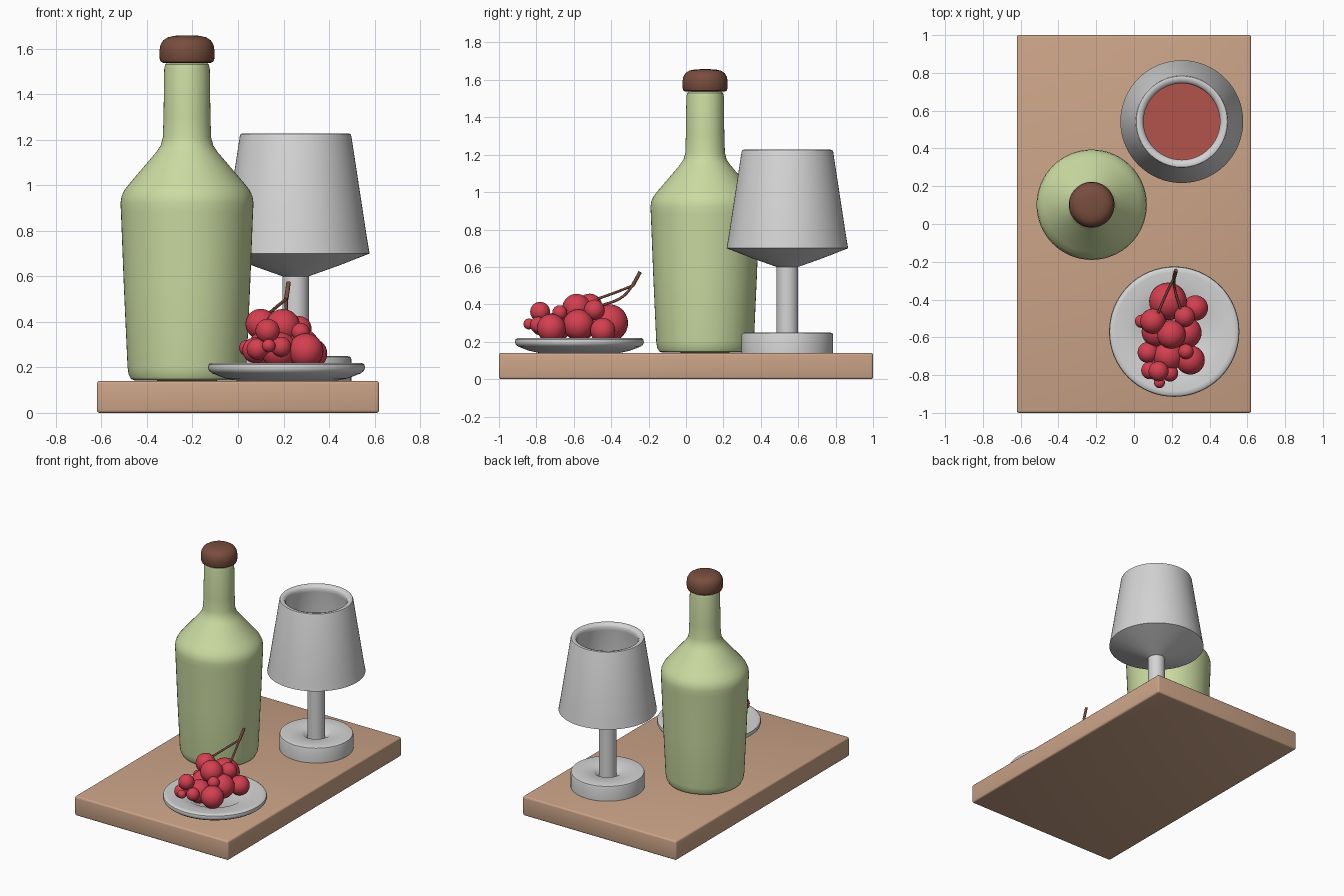
import bpy, bmesh, math
from mathutils import Vector

if "Cube" in bpy.data.objects:
    bpy.data.objects.remove(bpy.data.objects["Cube"])


def material(name, rgb):
    m = bpy.data.materials.new(name)
    m.diffuse_color = (*rgb, 1)
    m.use_nodes = True
    m.node_tree.nodes["Principled BSDF"].inputs["Base Color"].default_value = m.diffuse_color
    return m


WOOD = material("light wood", (0.60, 0.37, 0.245))
GREEN = material("bottle green", (0.60, 0.71, 0.36))
BROWN = material("cork brown", (0.19, 0.075, 0.048))
GREY = material("pale grey", (0.66, 0.66, 0.66))
WINE = material("wine red", (0.45, 0.085, 0.07))
GRAPE = material("grape red", (0.66, 0.05, 0.08))


def finish(bm, name, mat, angle=35):
    bmesh.ops.recalc_face_normals(bm, faces=bm.faces)
    me = bpy.data.meshes.new(name)
    bm.to_mesh(me)
    bm.free()
    me.materials.append(mat)
    ob = bpy.data.objects.new(name, me)
    bpy.context.collection.objects.link(ob)
    bpy.ops.object.select_all(action='DESELECT')
    ob.select_set(True)
    bpy.context.view_layer.objects.active = ob
    bpy.ops.object.shade_smooth_by_angle(angle=math.radians(angle))
    return ob


def lathe(name, mat, x, y, profile, n=64, angle=35):
    """Revolve (radius, z) points around a vertical axis at x, y."""
    bm = bmesh.new()
    vs = [bm.verts.new((x + r, y, z)) for r, z in profile]
    es = [bm.edges.new(p) for p in zip(vs, vs[1:])]
    bmesh.ops.spin(bm, geom=vs + es, cent=(x, y, 0), axis=(0, 0, 1),
                   angle=math.tau, steps=n, use_duplicate=False)
    bmesh.ops.remove_doubles(bm, verts=bm.verts, dist=1e-5)
    return finish(bm, name, mat, angle)


def twig(name, pts, radius):
    cu = bpy.data.curves.new(name, 'CURVE')
    cu.dimensions = '3D'
    cu.bevel_depth = radius
    cu.bevel_resolution = 2
    cu.use_fill_caps = True
    sp = cu.splines.new('BEZIER')
    sp.bezier_points.add(len(pts) - 1)
    for b, p in zip(sp.bezier_points, pts):
        b.co = p
        b.handle_left_type = b.handle_right_type = 'AUTO'
    cu.materials.append(BROWN)
    ob = bpy.data.objects.new(name, cu)
    bpy.context.collection.objects.link(ob)


# serving board
bm = bmesh.new()
bmesh.ops.create_cube(bm, size=1)
for v in bm.verts:
    v.co = Vector((v.co.x * 1.24, v.co.y * 2, v.co.z * 0.14 + 0.07))
bmesh.ops.bevel(bm, geom=bm.edges[:], offset=0.012, segments=3,
                profile=0.5, affect='EDGES')
finish(bm, "board", WOOD)

# bottle and cork
BX, BY = -0.224, 0.102
lathe("bottle", GREEN, BX, BY, [
    (0, 0.14), (0.23, 0.142), (0.246, 0.149), (0.256, 0.168), (0.261, 0.2),
    (0.277, 0.55), (0.290, 0.88), (0.292, 0.92), (0.288, 0.95),
    (0.274, 0.98), (0.25, 1.01), (0.135, 1.145), (0.115, 1.175),
    (0.106, 1.21), (0.103, 1.3), (0.1, 1.51), (0.096, 1.53), (0.085, 1.54),
    (0, 1.54)])
lathe("cork", BROWN, BX, BY, [
    (0, 1.537), (0.105, 1.537), (0.115, 1.542), (0.12, 1.555), (0.121, 1.59),
    (0.117, 1.615), (0.105, 1.636), (0.085, 1.649), (0.055, 1.656),
    (0, 1.658)])

# wine glass: foot, stem and hollow bowl in one profile
GX, GY = 0.253, 0.542
lathe("wine_glass", GREY, GX, GY, [
    (0, 0.14), (0.245, 0.14), (0.245, 0.235), (0.241, 0.246), (0.225, 0.25),
    (0.1, 0.247), (0.08, 0.235), (0.058, 0.215), (0.058, 0.6), (0.19, 0.647),
    (0.325, 0.70), (0.313, 0.77), (0.245, 1.215), (0.241, 1.225),
    (0.232, 1.227), (0.213, 1.222), (0.202, 1.205), (0.205, 1.18),
    (0.27, 0.75), (0.262, 0.72), (0, 0.66)], angle=50)
lathe("wine", WINE, GX, GY, [
    (0, 0.68), (0.255, 0.74), (0.244, 0.92), (0, 0.92)])

# plate
PX, PY = 0.213, -0.57
lathe("plate", GREY, PX, PY, [
    (0, 0.14), (0.215, 0.14), (0.27, 0.152), (0.325, 0.173), (0.34, 0.184),
    (0.345, 0.198), (0.342, 0.212), (0.333, 0.219), (0.315, 0.22),
    (0.25, 0.211), (0.19, 0.204), (0.18, 0.198), (0, 0.198)])

# bunch of grapes: x, y, z, radius
GRAPES = [
    (.18, -.41, .30, .10), (.325, -.445, .26, .067), (.268, -.49, .37, .055),
    (.10, -.515, .39, .067), (.197, -.585, .38, .076), (.275, -.575, .29, .083),
    (.04, -.515, .285, .035), (.075, -.68, .275, .056), (.18, -.70, .275, .08),
    (.13, -.78, .36, .053), (.298, -.72, .272, .077), (.275, -.675, .355, .04),
    (.19, -.79, .29, .044), (.135, -.84, .295, .029), (.085, -.775, .28, .047),
    (.12, -.57, .28, .08)]
bm = bmesh.new()
for x, y, z, r in GRAPES:
    made = bmesh.ops.create_uvsphere(bm, u_segments=28, v_segments=18, radius=r)
    bmesh.ops.translate(bm, verts=made["verts"], vec=(x, y, z))
finish(bm, "grapes", GRAPE)

# grape stem with two branches
FORK = (0.212, -0.285, 0.50)
twig("stem_main", [(0.222, -0.245, 0.573), FORK], 0.010)
twig("stem_left", [FORK, (0.175, -0.36, 0.47), (0.128, -0.47, 0.43)], 0.007)
twig("stem_right", [FORK, (0.215, -0.34, 0.44), (0.25, -0.46, 0.39)], 0.007)
